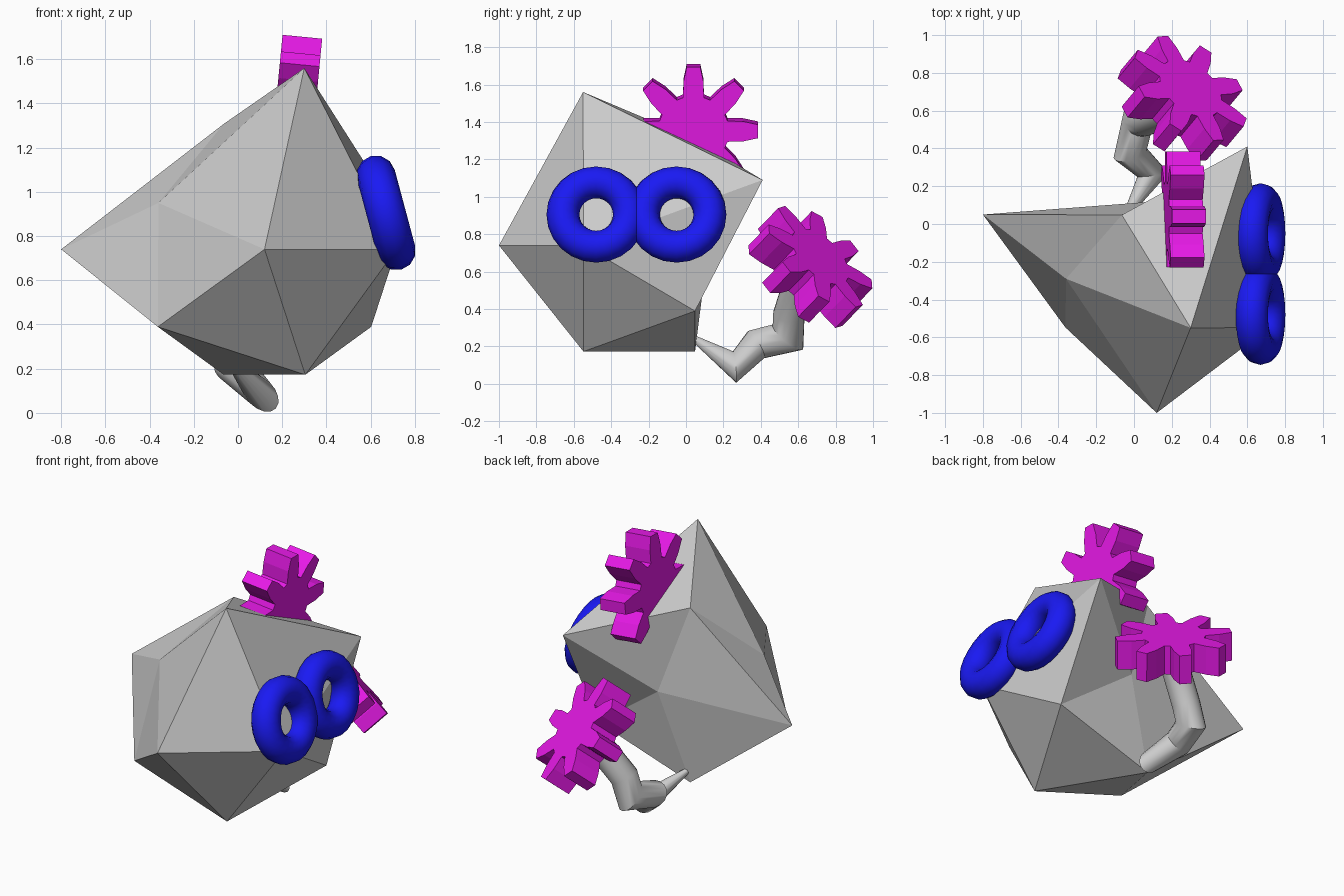
import bpy, bmesh, math
from mathutils import Vector, Matrix

if "Cube" in bpy.data.objects:
    bpy.data.objects.remove(bpy.data.objects["Cube"])


def material(name, color):
    m = bpy.data.materials.new(name)
    m.diffuse_color = color
    m.use_nodes = True
    m.node_tree.nodes["Principled BSDF"].inputs["Base Color"].default_value = m.diffuse_color
    return m


blue = material("blue", (0.01, 0.01, 0.9, 1))
magenta = material("magenta", (0.8, 0.01, 0.8, 1))


def finish(bm, name, mat=None):
    bmesh.ops.recalc_face_normals(bm, faces=bm.faces)
    me = bpy.data.meshes.new(name)
    bm.to_mesh(me)
    bm.free()
    ob = bpy.data.objects.new(name, me)
    bpy.context.collection.objects.link(ob)
    if mat:
        me.materials.append(mat)
    return ob


def smooth(ob, degrees):
    bpy.ops.object.select_all(action='DESELECT')
    ob.select_set(True)
    bpy.context.view_layer.objects.active = ob
    bpy.ops.object.shade_smooth_by_angle(angle=math.radians(degrees))


# Faceted body: icosahedron with a few corners pulled in or out
bm = bmesh.new()
place = Matrix.Translation((0.12, -0.25, 0.74)) @ Matrix.Rotation(math.pi / 2, 4, 'X')
bmesh.ops.create_icosphere(bm, subdivisions=1, radius=0.667, matrix=place)
moves = [
    ((0.12, -0.92, 0.74), (0.12, -1.0, 0.74)),
    ((0.12, 0.42, 0.74), (0.12, 0.12, 0.74)),
    ((0.30, -0.55, 1.31), (0.30, -0.55, 1.56)),
    ((-0.36, -0.55, 1.09), (-0.36, -0.29, 0.95)),
    ((-0.48, 0.05, 0.74), (-0.80, 0.05, 0.74)),
    ((0.60, 0.05, 1.09), (0.60, 0.41, 1.09)),
]
picked = [(min(bm.verts, key=lambda v: (v.co - Vector(a)).length), b) for a, b in moves]
for v, b in picked:
    v.co = b
finish(bm, "body")

# Pair of rings used as eyes
for side, y in (("front", -0.48), ("back", -0.05)):
    bpy.ops.mesh.primitive_torus_add(
        major_radius=0.178, minor_radius=0.088, major_segments=24, minor_segments=12,
        location=(0.67, y, 0.905), rotation=(0, math.radians(75), 0))
    ring = bpy.context.object
    ring.name = side + "_eye_ring"
    ring.data.materials.append(blue)
    smooth(ring, 40)


# Eight-toothed gears
def gear(name, centre, u, v, phase, teeth=8, depth=0.18):
    u, v, c = Vector(u).normalized(), Vector(v).normalized(), Vector(centre)
    n = u.cross(v)
    half_tooth = [(-17, 0.19), (-11.5, 0.27), (-6, 0.347)]
    tooth = half_tooth + [(-a, r) for a, r in reversed(half_tooth)]
    bm = bmesh.new()
    outline = []
    for k in range(teeth):
        for a, r in tooth:
            t = math.radians(phase + a + k * 360 / teeth)
            outline.append(bm.verts.new(
                c + u * r * math.cos(t) + v * r * math.sin(t) - n * depth / 2))
    face = bm.faces.new(outline)
    out = bmesh.ops.extrude_face_region(bm, geom=[face], use_keep_orig=True)
    top = [e for e in out["geom"] if isinstance(e, bmesh.types.BMVert)]
    bmesh.ops.translate(bm, verts=top, vec=n * depth)
    finish(bm, name, magenta)


t = math.radians(5.5)
gear("top_gear", (0.258, 0.04, 1.358), (0, 1, 0), (math.sin(t), 0, math.cos(t)), 0)

n = Vector((0.5, 0.6, 0.62)).normalized()
u = Vector((n.y, -n.x, 0)).normalized()
v = n.cross(u)
if v.z > 0:
    v = -v
gear("tail_gear", (0.255, 0.665, 0.625), u, v, 12)


# Bent tapering tail, with mitred joints
def mitred_tube(name, joints, sides=16):
    pts = [Vector(j[:3]) for j in joints]
    dirs = [(b - a).normalized() for a, b in zip(pts, pts[1:])]
    x = dirs[0].orthogonal().normalized()
    y = dirs[0].cross(x)
    ws = [x * math.cos(2 * math.pi * i / sides) + y * math.sin(2 * math.pi * i / sides)
          for i in range(sides)]
    bm = bmesh.new()
    rings = []
    for k, (p, j) in enumerate(zip(pts, joints)):
        d0, d1 = dirs[max(k - 1, 0)], dirs[min(k, len(dirs) - 1)]
        m = (d0 + d1).normalized()
        offs = [w - d0 * (w.dot(m) / d0.dot(m)) for w in ws]
        rings.append([bm.verts.new(p + o * j[3]) for o in offs])
        ws = [(o - d1 * o.dot(d1)).normalized() for o in offs]
    for r0, r1 in zip(rings, rings[1:]):
        for i in range(sides):
            q = (i + 1) % sides
            bm.faces.new((r0[i], r0[q], r1[q], r1[i]))
    bm.faces.new(rings[0])
    bm.faces.new(rings[-1])
    return finish(bm, name)


tail = mitred_tube("tail", [
    (-0.05, 0.03, 0.25, 0.015),
    (0.10, 0.26, 0.09, 0.065),
    (-0.02, 0.375, 0.21, 0.082),
    (0.02, 0.545, 0.25, 0.085),
    (0.06, 0.55, 0.37, 0.085),
    (0.20, 0.61, 0.56, 0.085),
])
smooth(tail, 40)
